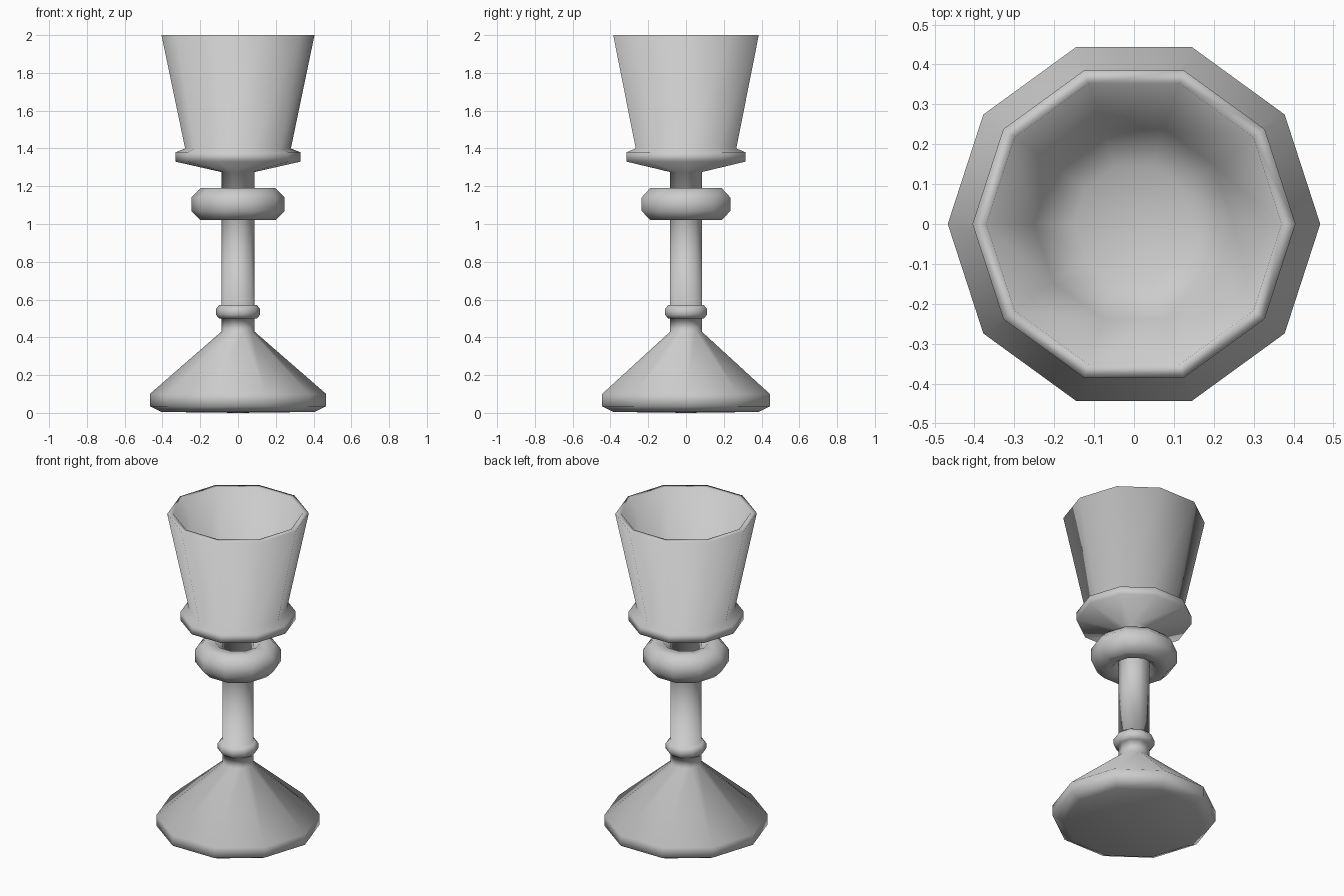
import bpy, bmesh
from math import sin, cos, tau

if "Cube" in bpy.data.objects:
    bpy.data.objects.remove(bpy.data.objects["Cube"])

SIDES = 10


def lathe(name, profile, closed=False):
    """Spin (radius, z) points around z; radius 0 makes a pole."""
    bm = bmesh.new()
    rings = []
    for r, z in profile:
        if r == 0:
            rings.append([bm.verts.new((0, 0, z))] * SIDES)
        else:
            rings.append([bm.verts.new((r * cos(tau * i / SIDES), r * sin(tau * i / SIDES), z))
                          for i in range(SIDES)])
    pairs = list(zip(rings, rings[1:]))
    if closed:
        pairs.append((rings[-1], rings[0]))
    for a, b in pairs:
        for i in range(SIDES):
            j = (i + 1) % SIDES
            bm.faces.new(dict.fromkeys((a[i], a[j], b[j], b[i])))
    bmesh.ops.recalc_face_normals(bm, faces=bm.faces)
    for f in bm.faces:
        f.smooth = True
    me = bpy.data.meshes.new(name)
    bm.to_mesh(me)
    bm.free()
    ob = bpy.data.objects.new(name, me)
    bpy.context.collection.objects.link(ob)
    return ob


# Foot, stem with small collar, and hollow cup in one continuous outline
lathe("goblet_body", [
    (0, 0), (0.405, 0.005), (0.467, 0.035), (0.467, 0.10),       # foot
    (0.088, 0.43), (0.088, 0.50), (0.10, 0.50),                 # neck
    (0.117, 0.52), (0.117, 0.55), (0.10, 0.57), (0.088, 0.57),  # collar
    (0.088, 1.275), (0.33, 1.33), (0.33, 1.38), (0.28, 1.40),   # stem, cup base
    (0.405, 2.0), (0.37, 2.0),                                  # cup wall, rim
    (0.25, 1.45), (0.15, 1.40), (0, 1.385)])                    # inside

# Ring-shaped knob around the stem, octagonal section
lathe("stem_knob", [
    (0.165 + 0.089 * cos(tau * (k + 0.5) / 8),
     1.105 + 0.092 * sin(tau * (k + 0.5) / 8)) for k in range(8)], closed=True)
